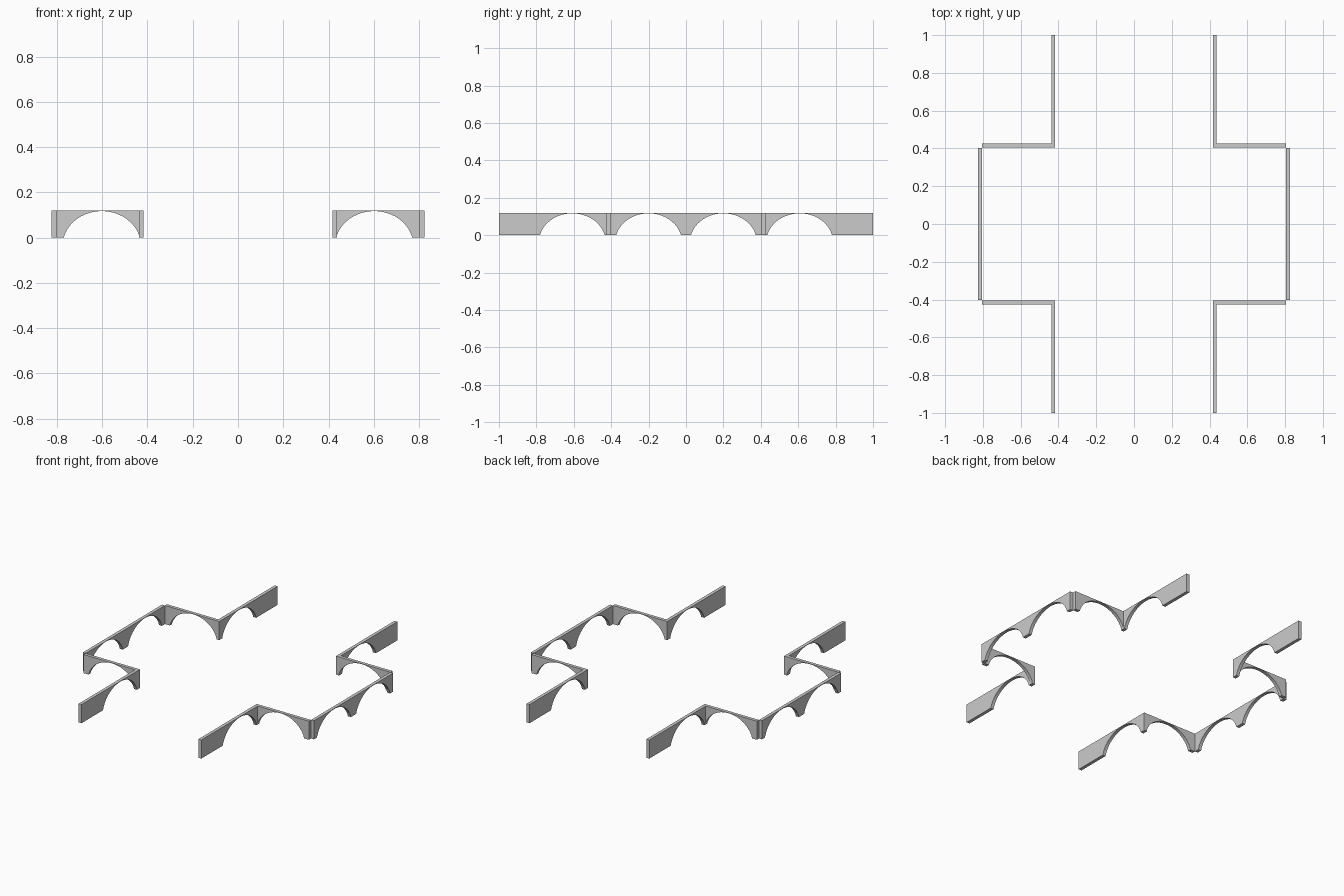
import bpy, bmesh, math
from mathutils import Vector

if "Cube" in bpy.data.objects:
    bpy.data.objects.remove(bpy.data.objects["Cube"])

H, T = 0.12, 0.021          # wall height and thickness
RISE, DROP = 0.117, 0.035   # arch crown, depth of ellipse centre below ground
SEG = 24


def arch_points(centre, half):
    """Flattened elliptical arch, listed from low u to high u."""
    b = RISE + DROP
    t0 = math.asin(DROP / b)
    a = half / math.cos(t0)
    pts = []
    for i in range(SEG + 1):
        t = math.pi - t0 - (math.pi - 2 * t0) * i / SEG
        pts.append((centre + a * math.cos(t), max(0, b * math.sin(t) - DROP)))
    return pts


def arched_wall(name, origin, along, across, length, arches):
    """Wall plate running along one axis with arches cut from its lower edge."""
    profile = [(0, 0)]
    for c, h in arches:
        profile += arch_points(c, h)
    profile += [(length, 0), (length, H), (0, H)]
    bm = bmesh.new()
    o, u = Vector(origin), Vector(along)
    face = bm.faces.new([bm.verts.new(o + u * p + Vector((0, 0, z))) for p, z in profile])
    ext = bmesh.ops.extrude_face_region(bm, geom=[face])
    bmesh.ops.translate(bm, vec=Vector(across) * T,
                        verts=[v for v in ext["geom"] if isinstance(v, bmesh.types.BMVert)])
    bmesh.ops.recalc_face_normals(bm, faces=bm.faces)
    mesh = bpy.data.meshes.new(name)
    bm.to_mesh(mesh)
    bm.free()
    ob = bpy.data.objects.new(name, mesh)
    bpy.context.collection.objects.link(ob)
    for poly in mesh.polygons:
        poly.use_smooth = True
    bpy.context.view_layer.objects.active = ob
    ob.select_set(True)
    bpy.ops.object.shade_smooth_by_angle(angle=math.radians(30))
    ob.select_set(False)


for sx, side in ((-1, "left"), (1, "right")):
    # outer wall with two arches
    arched_wall(f"{side}_side_wall", (sx * 0.804, -0.403, 0), (0, 1, 0), (sx, 0, 0),
                0.806, [(0.203, 0.173), (0.603, 0.173)])
    for sy, end in ((-1, "front"), (1, "back")):
        # cross wall with one arch
        arched_wall(f"{side}_{end}_cross_wall", (sx * 0.417, sy * 0.404, 0), (sx, 0, 0),
                    (0, sy, 0), 0.387, [(0.185, 0.168)])
        # long end wall with one arch and a solid tail
        arched_wall(f"{side}_{end}_end_wall", (sx * 0.417, sy * 0.404, 0), (0, sy, 0),
                    (sx, 0, 0), 0.596, [(0.204, 0.173)])
